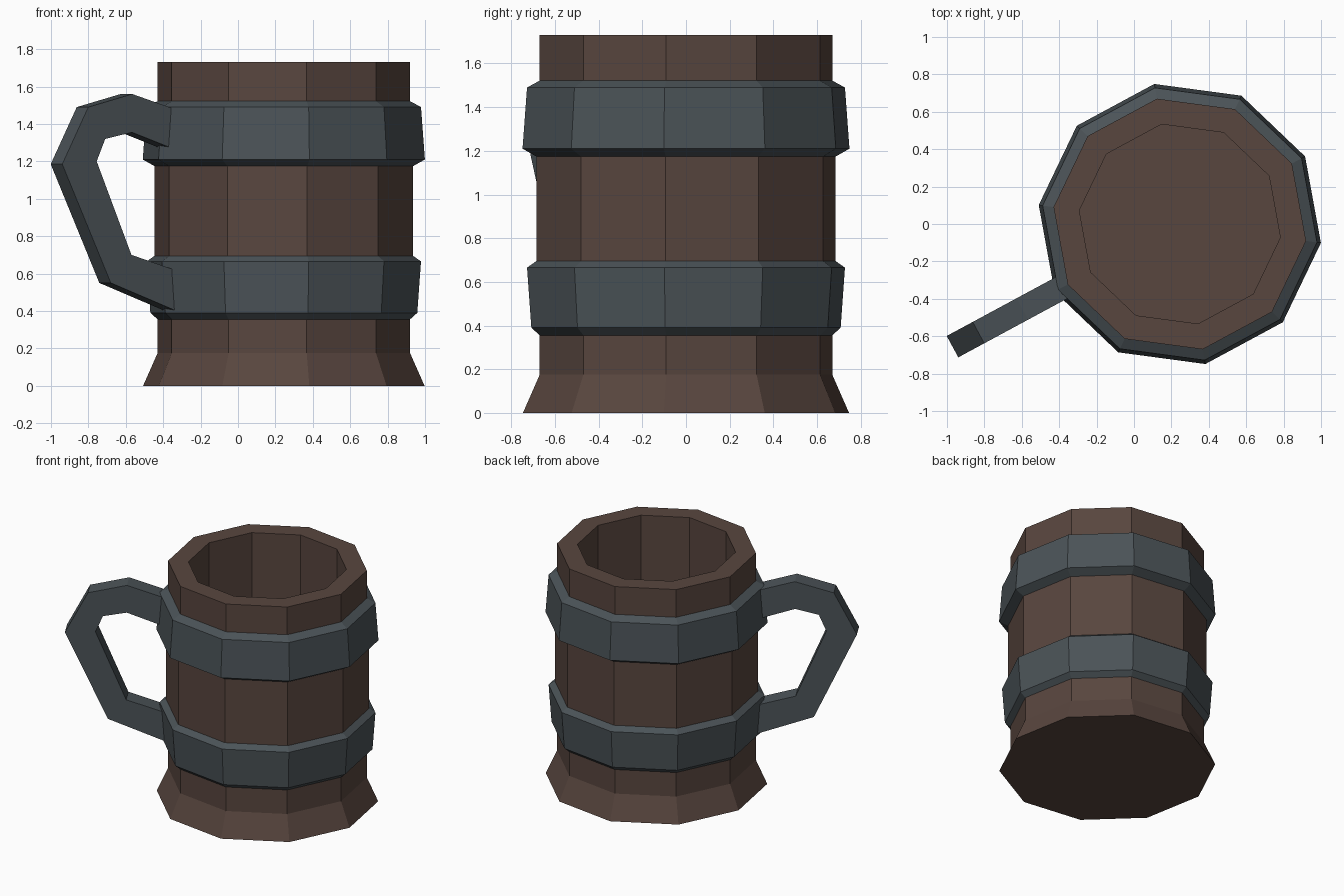
import bpy, bmesh, math

if "Cube" in bpy.data.objects:
    bpy.data.objects.remove(bpy.data.objects["Cube"])

SIDES = 10
CX, CY = 0.245, 0.0
TURN = math.radians(-7.65)            # rotation of the ten-sided cup
HANDLE_ANGLE = TURN + math.radians(216)


def material(name, rgb):
    m = bpy.data.materials.new(name)
    m.diffuse_color = (*rgb, 1)
    m.use_nodes = True
    m.node_tree.nodes["Principled BSDF"].inputs["Base Color"].default_value = m.diffuse_color
    return m


wood = material("dark_wood", (0.098, 0.061, 0.049))
metal = material("grey_iron", (0.070, 0.086, 0.096))


def finish(bm, name, mat):
    bmesh.ops.recalc_face_normals(bm, faces=bm.faces)
    me = bpy.data.meshes.new(name)
    bm.to_mesh(me)
    bm.free()
    me.materials.append(mat)
    ob = bpy.data.objects.new(name, me)
    bpy.context.collection.objects.link(ob)
    return ob


def lathe(name, profile, mat, closed):
    """Turn (radius, z) points; closed = ring, otherwise cap both ends."""
    bm = bmesh.new()
    rings = []
    for r, z in profile:
        rings.append([bm.verts.new((CX + r * math.cos(TURN + math.tau * i / SIDES),
                                    CY + r * math.sin(TURN + math.tau * i / SIDES), z))
                      for i in range(SIDES)])
    pairs = list(zip(rings, rings[1:]))
    if closed:
        pairs.append((rings[-1], rings[0]))
    else:
        bm.faces.new(rings[0])
        bm.faces.new(rings[-1])
    for a, b in pairs:
        for i in range(SIDES):
            j = (i + 1) % SIDES
            bm.faces.new((a[i], a[j], b[j], b[i]))
    return finish(bm, name, mat)


# Wooden cup: flared foot, slightly swollen middle, hollow inside
lathe("cup_body", [(0.759, 0), (0.681, 0.175), (0.681, 0.42), (0.697, 0.62),
                   (0.697, 1.25), (0.681, 1.42), (0.681, 1.73),
                   (0.542, 1.73), (0.542, 0.18)], wood, False)

# Iron bands with bevelled edges
lathe("lower_band", [(0.675, 0.35), (0.72, 0.39), (0.74, 0.665), (0.69, 0.70)], metal, True)
lathe("upper_band", [(0.69, 1.17), (0.761, 1.21), (0.74, 1.49), (0.675, 1.525)], metal, True)

# Handle: outer and inner outlines as (distance from cup axis, z), given thickness
outer = [(0.70, 1.48), (0.956, 1.56), (1.223, 1.49), (1.381, 1.185), (1.086, 0.55), (0.70, 0.405)]
inner = [(0.70, 1.265), (0.957, 1.355), (1.12, 1.32), (1.172, 1.20), (0.961, 0.70), (0.70, 0.62)]
c, s = math.cos(HANDLE_ANGLE), math.sin(HANDLE_ANGLE)
HALF = 0.065
bm = bmesh.new()


def handle_vert(p, t):
    return bm.verts.new((CX + p[0] * c - t * s, CY + p[0] * s + t * c, p[1]))


sections = [[handle_vert(o, -HALF), handle_vert(o, HALF),
             handle_vert(i, HALF), handle_vert(i, -HALF)] for o, i in zip(outer, inner)]
for a, b in zip(sections, sections[1:]):
    for k in range(4):
        n = (k + 1) % 4
        bm.faces.new((a[k], a[n], b[n], b[k]))
bm.faces.new(sections[0])
bm.faces.new(sections[-1])
finish(bm, "handle", metal)
